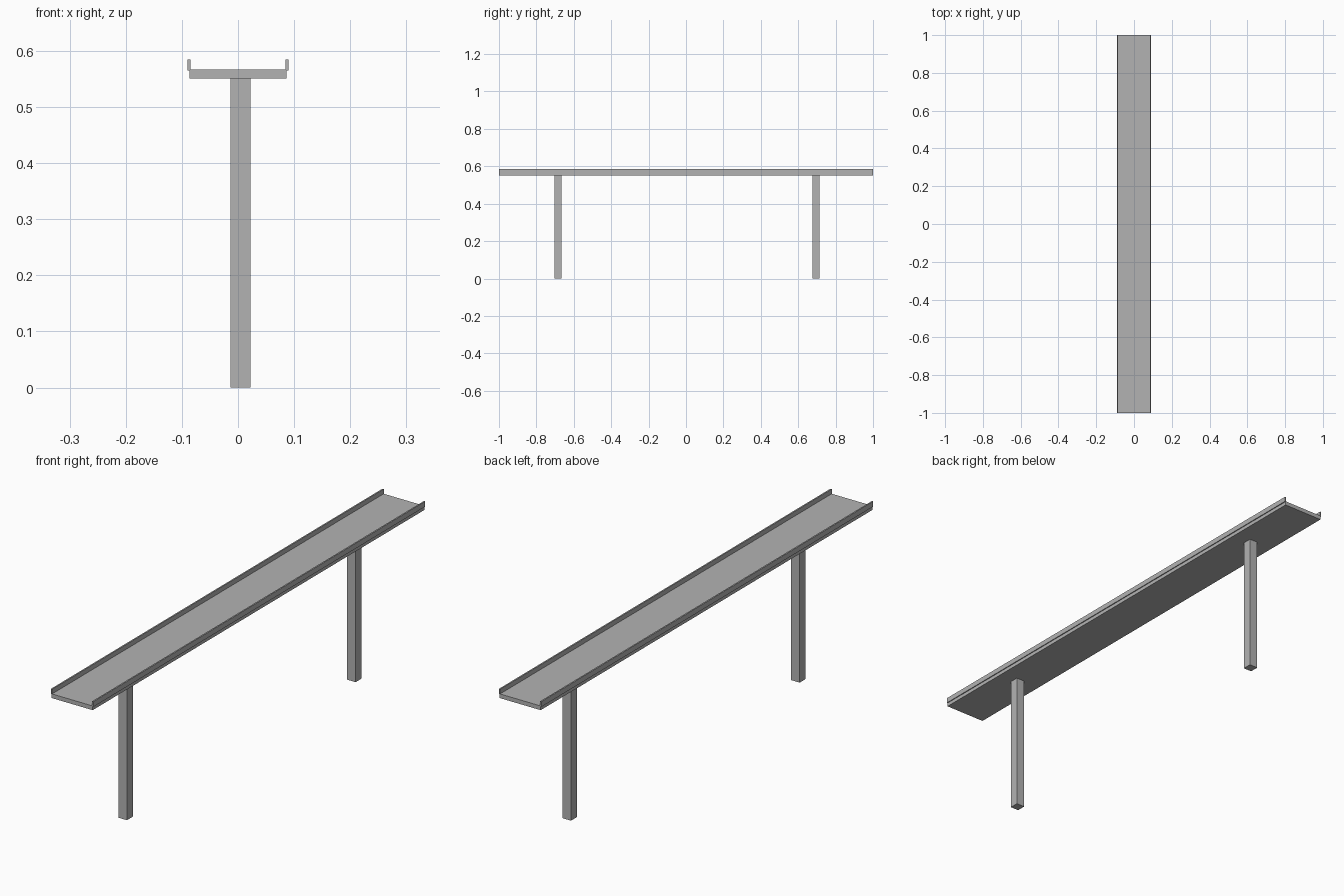
import bpy

cube = bpy.data.objects.get("Cube")
if cube:
    bpy.data.objects.remove(cube, do_unlink=True)

# Single concrete grey
grey = bpy.data.materials.new("concrete_grey")
grey.use_nodes = True
colour = (0.45, 0.45, 0.45, 1)
grey.diffuse_color = colour
grey.node_tree.nodes["Principled BSDF"].inputs["Base Color"].default_value = colour


def box(name, low, high):
    """Axis-aligned box between two corners."""
    centre = [(a + b) / 2 for a, b in zip(low, high)]
    bpy.ops.mesh.primitive_cube_add(size=1, location=centre)
    obj = bpy.context.object
    obj.name = name
    obj.scale = [b - a for a, b in zip(low, high)]
    bpy.ops.object.transform_apply(location=False, rotation=False, scale=True)
    obj.data.materials.append(grey)
    return obj


# Bridge deck
DECK_BOTTOM, DECK_TOP = 0.551, 0.567
box("deck", (-0.0866, -1, DECK_BOTTOM), (0.0866, 1, DECK_TOP))

# Thin parapets along both edges
for name, x in (("right_parapet", -0.0875), ("left_parapet", 0.0875)):
    box(name, (x - 0.0027, -1, DECK_TOP - 0.002), (x + 0.0027, 1, 0.585))

# Square support posts, slightly off centre under the deck
HALF = 0.0178
for name, y in (("front_post", -0.684), ("back_post", 0.695)):
    box(name, (0.0045 - HALF, y - HALF, 0), (0.0045 + HALF, y + HALF, DECK_BOTTOM))
